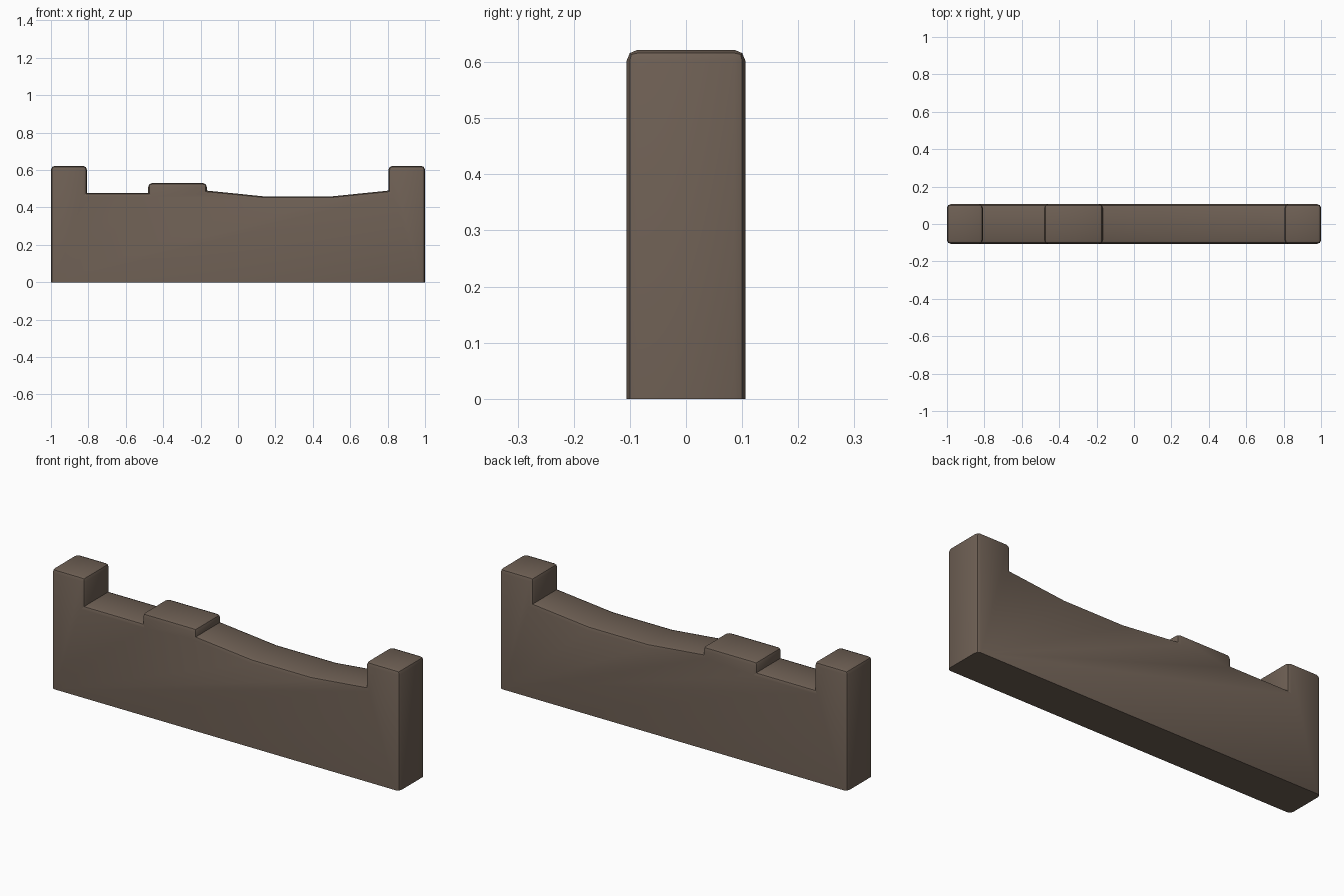
import bpy
import bmesh

if "Cube" in bpy.data.objects:
    bpy.data.objects.remove(bpy.data.objects["Cube"])

# Stone colour
stone = bpy.data.materials.new("brown_stone")
stone.diffuse_color = (0.155, 0.115, 0.088, 1)
stone.use_nodes = True
stone.node_tree.nodes["Principled BSDF"].inputs["Base Color"].default_value = stone.diffuse_color

# Front outline: end posts, low ledge, raised block and sagging worn top
HALF = 0.106
profile = [
    (-1, 0), (1, 0), (1, 0.622), (0.805, 0.622), (0.805, 0.49),
    (0.49, 0.458), (0.15, 0.458), (-0.167, 0.49), (-0.167, 0.53),
    (-0.48, 0.53), (-0.48, 0.477), (-0.808, 0.477), (-0.808, 0.622), (-1, 0.622),
]

# Extrude the outline through the wall thickness
bm = bmesh.new()
front = bm.faces.new([bm.verts.new((x, -HALF, z)) for x, z in profile])
ext = bmesh.ops.extrude_face_region(bm, geom=[front], use_keep_orig=True)
for v in ext["geom"]:
    if isinstance(v, bmesh.types.BMVert):
        v.co.y = HALF
bmesh.ops.recalc_face_normals(bm, faces=bm.faces[:])

# Round every outward edge except the foot
edges = [e for e in bm.edges
         if e.calc_face_angle_signed(0) > 0.5 and max(v.co.z for v in e.verts) > 0.01]
bmesh.ops.bevel(bm, geom=edges, offset=0.02, offset_type='OFFSET', segments=2,
                profile=0.5, affect='EDGES', clamp_overlap=True)

mesh = bpy.data.meshes.new("worn_wall")
bm.to_mesh(mesh)
bm.free()
mesh.materials.append(stone)
wall = bpy.data.objects.new("worn_wall", mesh)
bpy.context.collection.objects.link(wall)

# Soft shading with crisp corners
bpy.context.view_layer.objects.active = wall
wall.select_set(True)
bpy.ops.object.shade_smooth_by_angle(angle=0.524)
